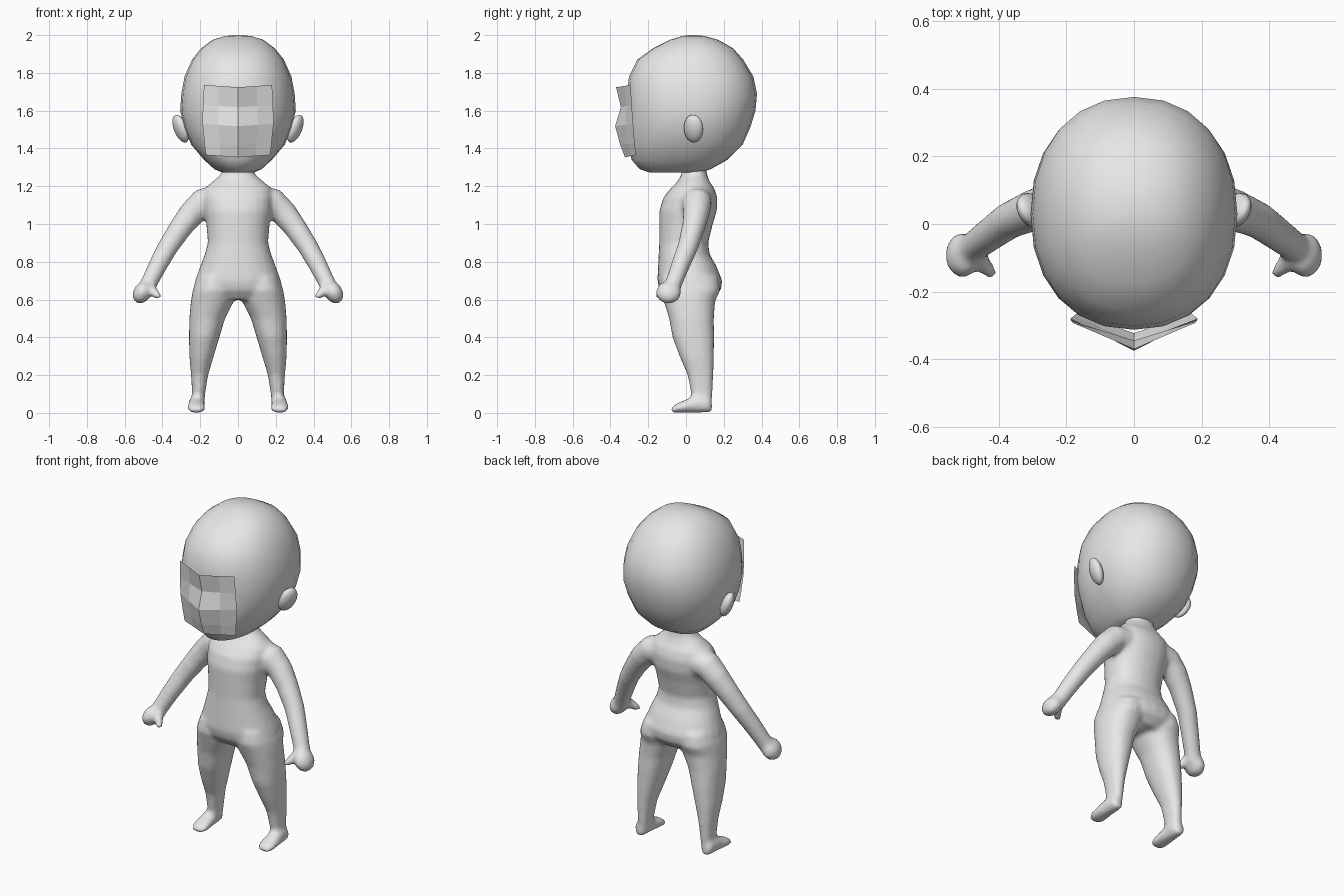
import bpy, bmesh, math
from mathutils import Vector, Matrix

if "Cube" in bpy.data.objects:
    bpy.data.objects.remove(bpy.data.objects["Cube"])

grey = bpy.data.materials.new("plain_grey")
grey.diffuse_color = (0.8, 0.8, 0.8, 1)
grey.use_nodes = True
grey.node_tree.nodes["Principled BSDF"].inputs["Base Color"].default_value = grey.diffuse_color


def finish(name, bm, smooth=True):
    bmesh.ops.recalc_face_normals(bm, faces=bm.faces)
    me = bpy.data.meshes.new(name)
    bm.to_mesh(me)
    bm.free()
    for p in me.polygons:
        p.use_smooth = smooth
    me.materials.append(grey)
    ob = bpy.data.objects.new(name, me)
    bpy.context.collection.objects.link(ob)
    return ob


def skin(bm, rings):
    """Bridge rings of points and cap both ends."""
    rows = [[bm.verts.new(p) for p in r] for r in rings]
    n = len(rows[0])
    for a, b in zip(rows, rows[1:]):
        for i in range(n):
            j = (i + 1) % n
            bm.faces.new((a[i], a[j], b[j], b[i]))
    bm.faces.new(rows[0])
    bm.faces.new(rows[-1])


def section(z, x0, x1, yf, yb, ymid, n=24, power=2.2):
    """Level section with its own front and back depth."""
    pts, e = [], 2 / power
    for i in range(n):
        a = 2 * math.pi * i / n
        c, s = math.cos(a), math.sin(a)
        depth = yb - ymid if s > 0 else ymid - yf
        pts.append(((x0 + x1) / 2 + (x1 - x0) / 2 * math.copysign(abs(c) ** e, c),
                    ymid + depth * math.copysign(abs(s) ** e, s), z))
    return pts


def tube(bm, path, s, n=16):
    """Round limb along a path of (x, y, z, radius), mirrored by s."""
    pts = [Vector((x * s, y, z)) for x, y, z, r in path]
    rings = []
    for i, p in enumerate(pts):
        d = pts[min(i + 1, len(pts) - 1)] - pts[max(i - 1, 0)]
        u = d.cross(Vector((0, 1, 0))).normalized()
        v = d.cross(u).normalized()
        r = path[i][3]
        rings.append([p + r * (u * math.cos(2 * math.pi * k / n) + v * math.sin(2 * math.pi * k / n))
                      for k in range(n)])
    skin(bm, rings)


def ball(bm, centre, radii, rot=Matrix.Identity(4)):
    m = Matrix.Translation(centre) @ rot @ Matrix.Diagonal((*radii, 1))
    bmesh.ops.create_uvsphere(bm, u_segments=16, v_segments=10, radius=1, matrix=m)


# Head: z, half width, front, back
bm = bmesh.new()
head = [(1.272, .08, -.19, .08), (1.29, .125, -.245, .13), (1.34, .18, -.288, .22),
        (1.42, .248, -.305, .30), (1.51, .285, -.31, .34), (1.60, .306, -.312, .368),
        (1.69, .30, -.313, .376), (1.78, .283, -.302, .357), (1.87, .243, -.258, .303),
        (1.93, .195, -.175, .25), (1.975, .135, -.085, .17), (1.995, .07, -.02, .10),
        (2.0, .02, .02, .06)]
skin(bm, [section(z, -w, w, f, b, min(.03, (f + b) / 2 + .06)) for z, w, f, b in head])
finish("head", bm)

# Ears, leaning outward and back
for s, side in ((1, "right"), (-1, "left")):
    bm = bmesh.new()
    tilt = Matrix.Rotation(s * .38, 4, 'Y') @ Matrix.Rotation(-s * .4, 4, 'Z')
    ball(bm, (s * .303, .04, 1.505), (.033, .055, .078), tilt)
    finish(side + "_ear", bm)

# Faceted face plate: z, half width, centre depth, edge depth
bm = bmesh.new()
plate = [(1.736, .18, -.37, -.293), (1.63, .186, -.345, -.287), (1.53, .188, -.375, -.28),
         (1.43, .178, -.348, -.272), (1.365, .17, -.323, -.265)]
rows = []
for z, w, yc, ye in plate:
    rows.append([bm.verts.new((w * t, yc + (ye - yc) * abs(t), z - .012 * (1 - abs(t))))
                 for t in (-1, -.55, 0, .55, 1)])
for a, b in zip(rows, rows[1:]):
    for i in range(4):
        bm.faces.new((a[i], b[i], b[i + 1], a[i + 1]))
panel = finish("face_plate", bm, False)
if panel.data.polygons[0].normal.y > 0:
    panel.data.flip_normals()

# Torso and neck: z, half width, front, back
bm = bmesh.new()
torso = [(1.31, .075, -.02, .105), (1.26, .092, -.025, .112), (1.225, .135, -.045, .125),
         (1.19, .175, -.08, .15), (1.14, .185, -.12, .167), (1.07, .18, -.142, .164),
         (1.0, .168, -.142, .142), (.9, .16, -.142, .118), (.84, .176, -.145, .125),
         (.78, .199, -.148, .16), (.70, .228, -.152, .193), (.65, .236, -.14, .185),
         (.60, .14, -.10, .14)]
skin(bm, [section(z, -w, w, f, b, (f + b) / 2) for z, w, f, b in torso])

# Leg: z, inner x, outer x, front, back
leg = [(.72, .02, .215, -.13, .17), (.65, .015, .24, -.138, .182), (.59, .022, .25, -.118, .155),
       (.5, .068, .258, -.09, .148), (.4, .098, .26, -.072, .15), (.3, .128, .258, -.035, .148),
       (.2, .158, .249, .008, .145), (.1, .174, .243, .026, .142), (.03, .178, .25, .02, .135)]
# Foot: y, half width, half height (sole on the floor)
foot = [(.138, .02, .03), (.12, .036, .045), (.06, .042, .048), (0, .047, .036),
        (-.045, .05, .026), (-.07, .038, .018), (-.082, .018, .011)]
arm = [(.10, .055, 1.125, .085), (.19, .058, 1.11, .078), (.245, .055, 1.055, .07),
       (.30, .04, .985, .062), (.37, .01, .88, .055), (.425, -.03, .78, .05),
       (.465, -.06, .70, .046), (.49, -.08, .65, .046)]
thumb = [(.475, -.085, .67, .034), (.445, -.12, .64, .026), (.424, -.145, .618, .02),
         (.415, -.152, .61, .013)]
for s in (1, -1):
    skin(bm, [section(z, s * a, s * b, f, k, (f + k) / 2, 20) for z, a, b, f, k in leg])
    skin(bm, [[(s * .22 + w * math.cos(k * math.pi / 8), y, h + h * math.sin(k * math.pi / 8))
               for k in range(16)] for y, w, h in foot])
    tube(bm, arm, s)
    tube(bm, thumb, s)
    ball(bm, (s * .507, -.092, .638), (.048, .068, .064), Matrix.Rotation(-s * .5, 4, 'Y'))
body = finish("body", bm)

# Fuse limbs into one soft skin
fuse = body.modifiers.new("fuse", 'REMESH')
fuse.mode = 'VOXEL'
fuse.voxel_size = .012
fuse.use_smooth_shade = True
soft = body.modifiers.new("soften", 'SMOOTH')
soft.factor = .5
soft.iterations = 8
